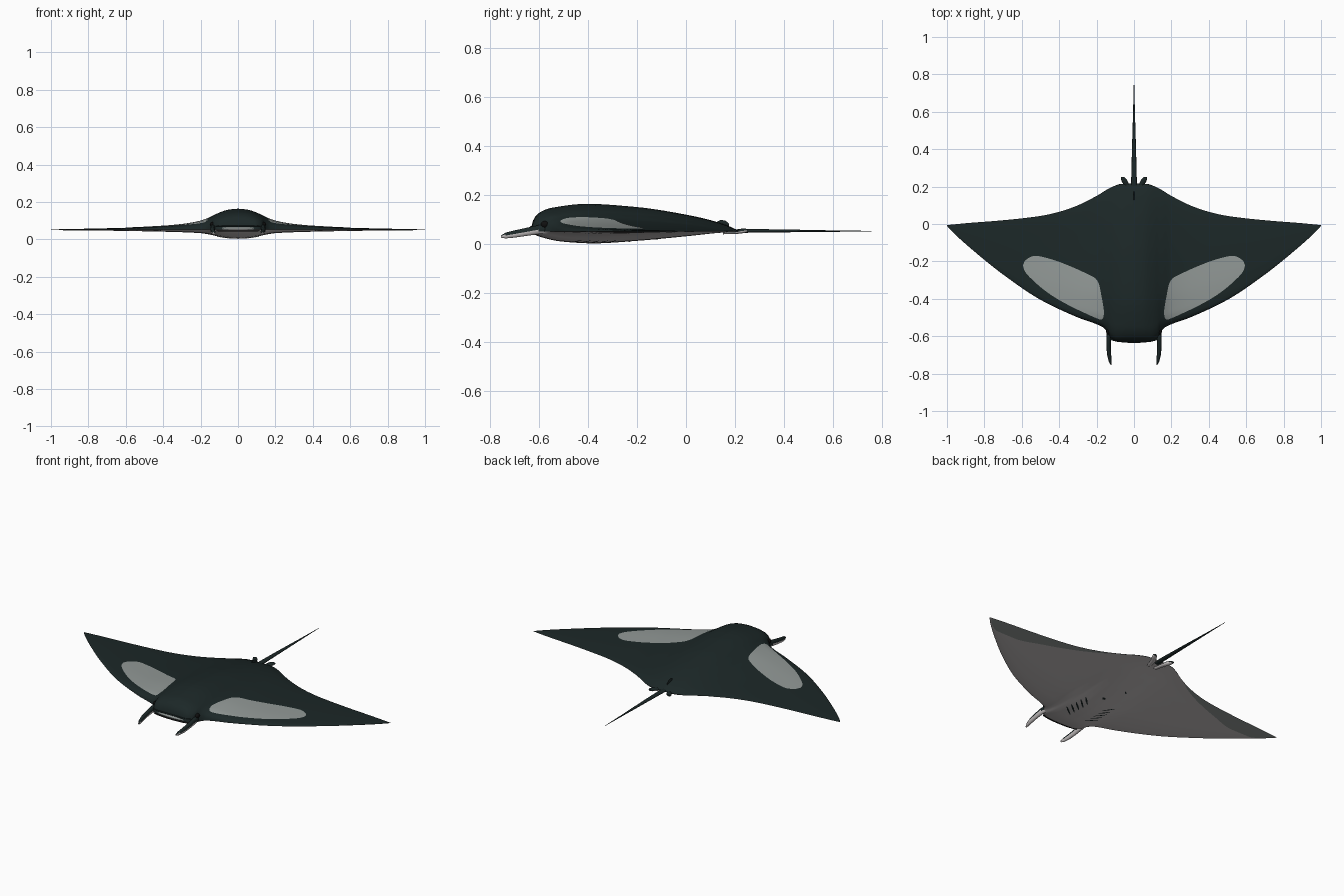
import bpy, math
from mathutils import Vector

if "Cube" in bpy.data.objects:
    bpy.data.objects.remove(bpy.data.objects["Cube"])

def material(name, rgb):
    m = bpy.data.materials.new(name)
    m.diffuse_color = (*rgb, 1)
    m.use_nodes = True
    m.node_tree.nodes["Principled BSDF"].inputs["Base Color"].default_value = m.diffuse_color
    return m

DARK = material("dark slate", (0.0115, 0.0205, 0.0205))
PATCH = material("mid grey", (0.29, 0.32, 0.31))
BELLY = material("belly grey", (0.56, 0.53, 0.53))
BLACK = material("black", (0.005, 0.005, 0.005))

def curve(*pts):
    """Smooth function through (x, value) points."""
    n = len(pts)
    sec = [(pts[i+1][1]-pts[i][1])/(pts[i+1][0]-pts[i][0]) for i in range(n-1)]
    tan = [sec[0]]
    for a, b in zip(sec, sec[1:]):
        tan.append(0 if a*b <= 0 else 2*a*b/(a+b))
    tan.append(sec[-1])
    def f(x):
        x = min(max(x, pts[0][0]), pts[-1][0])
        i = 0
        while i < n-2 and x > pts[i+1][0]:
            i += 1
        h = pts[i+1][0]-pts[i][0]
        s = (x-pts[i][0])/h
        return ((1+2*s)*(1-s)**2*pts[i][1] + s*(1-s)**2*h*tan[i]
                + s*s*(3-2*s)*pts[i+1][1] + s*s*(s-1)*h*tan[i+1])
    return f

# Planform edges, span thickness and chord thickness
lead = curve((0, -.632), (.09, -.63), (.125, -.612), (.145, -.575), (.17, -.55), (.3, -.5),
             (.5, -.405), (.7, -.27), (.85, -.15), (.95, -.062), (.99, -.022), (1, -.01))
trail = curve((0, .217), (.07, .214), (.12, .197), (.2, .15), (.3, .1), (.4, .065),
              (.5, .043), (.7, .02), (.9, .004), (1, -.006))
up_span = curve((0, .112), (.05, .107), (.1, .091), (.15, .067), (.2, .047), (.3, .029),
                (.4, .02), (.6, .01), (1, .001))
low_span = curve((0, .049), (.05, .046), (.1, .038), (.15, .027), (.2, .019), (.3, .014),
                 (.5, .009), (1, .001))
up_chord = curve((0, 0), (.008, .35), (.035, .65), (.095, .85), (.27, 1), (.5, .89),
                 (.75, .6), (.92, .28), (1, .02))
low_chord = curve((0, 0), (.008, .15), (.035, .4), (.15, .85), (.3, 1), (.5, .8),
                  (.75, .4), (.92, .1), (1, .02))
MID = .052

def height(x, y, top):
    x = abs(x)
    t = min(max((y-lead(x))/(trail(x)-lead(x)), 0), 1)
    return MID + up_span(x)*up_chord(t) if top else MID - low_span(x)*low_chord(t)

def make(name, verts, faces, mats, rule=None, angle=40):
    me = bpy.data.meshes.new(name)
    me.from_pydata(verts, [], faces)
    for m in mats:
        me.materials.append(m)
    ob = bpy.data.objects.new(name, me)
    bpy.context.collection.objects.link(ob)
    if rule:
        for p in me.polygons:
            p.material_index = rule(p)
    bpy.ops.object.select_all(action='DESELECT')
    ob.select_set(True)
    bpy.context.view_layer.objects.active = ob
    bpy.ops.object.mode_set(mode='EDIT')
    bpy.ops.mesh.select_all(action='SELECT')
    bpy.ops.mesh.remove_doubles(threshold=1e-5)
    bpy.ops.object.mode_set(mode='OBJECT')
    bpy.ops.object.shade_smooth_by_angle(angle=math.radians(angle))
    return ob

# Body and wings: closed rings around each chord, dark above and grey below
half = [i*.01 for i in range(12)] + [.115+.005*i for i in range(18)] \
     + [.22+.02*i for i in range(38)] + [.975, .99, 1]
span = [-x for x in reversed(half[1:])] + half
N = 48
ts = [(1-math.cos(math.pi*i/N))/2 for i in range(N+1)]
R = 2*N
verts, faces, lower = [], [], []
for x in span:
    a, c = lead(abs(x)), trail(abs(x))-lead(abs(x))
    for k in range(R):
        top = k <= N
        y = a + c*ts[k if top else R-k]
        z = MID if k in (0, N) else height(x, y, top)
        verts.append((x, y, z))
for i in range(len(span)-1):
    for k in range(R):
        k2 = (k+1) % R
        faces.append(((i+1)*R+k, (i+1)*R+k2, i*R+k2, i*R+k))
        lower.append(int(k >= N))
faces += [tuple(range(R)), tuple(range((len(span)-1)*R, len(span)*R))[::-1]]
lower += [0, 0]
make("body_and_wings", verts, faces, [DARK, BELLY], lambda p: lower[p.index], 70)

def plate(name, x0, x1, lo, hi, top, mat, side, nx=48, ny=14):
    """Thin marking that follows the body surface."""
    v, f = [], []
    off = .0014 if top else -.0014
    for i in range(nx+1):
        x = x0 + (x1-x0)*(1-math.cos(math.pi*i/nx))/2
        for j in range(ny+1):
            y = lo(x) + (hi(x)-lo(x))*j/ny
            v.append((side*x, y, height(x, y, top)+off))
    for i in range(nx):
        for j in range(ny):
            a = i*(ny+1)+j
            q = (a, a+ny+1, a+ny+2, a+1)
            f.append(q if (side > 0) == top else q[::-1])
    make(name, v, f, [mat])

patch_lo = curve((.16, -.47), (.164, -.5), (.175, -.512), (.2, -.504), (.25, -.482), (.35, -.434),
                 (.45, -.375), (.55, -.292), (.585, -.25), (.594, -.222))
patch_hi = curve((.16, -.47), (.164, -.44), (.175, -.38), (.187, -.32), (.205, -.292), (.25, -.267),
                 (.35, -.222), (.45, -.186), (.53, -.17), (.582, -.195), (.594, -.222))
band_lo = curve((.25, .12), (.3, .085), (.43, .018), (.6, -.045), (.76, -.09), (.88, -.09),
                (.95, -.05), (.985, -.015))

def loft(name, stations, mats, rule=None, seg=14):
    """Tube through (x, y, z, half_width, half_height) stations running along y."""
    v, f = [], []
    for x, y, z, w, h in stations:
        for k in range(seg):
            a = 2*math.pi*k/seg
            v.append((x+w*math.cos(a), y, z+h*math.sin(a)))
    for i in range(len(stations)-1):
        for k in range(seg):
            k2 = (k+1) % seg
            f.append((i*seg+k, (i+1)*seg+k, (i+1)*seg+k2, i*seg+k2))
    f += [tuple(range(seg)), tuple(range((len(stations)-1)*seg, len(stations)*seg))[::-1]]
    if stations[-1][1] < stations[0][1]:
        f = [q[::-1] for q in f]
    return make(name, v, f, mats, rule, 50)

def ball(name, loc, size, mat):
    bpy.ops.mesh.primitive_uv_sphere_add(segments=24, ring_count=10, radius=1, location=loc)
    ob = bpy.context.object
    ob.name, ob.scale = name, size
    ob.data.materials.append(mat)
    bpy.ops.object.shade_smooth()

def slit(name, a, b, width):
    """Dark mark lying on the belly from a to b."""
    a, b = Vector(a), Vector(b)
    n = Vector((a.y-b.y, b.x-a.x)).normalized()*width/2
    ring = []
    for t, s in ((0, .4), (.5, 1), (1, .4)):
        ring.append(a.lerp(b, t)+n*s)
    for t, s in ((1, .4), (.5, 1), (0, .4)):
        ring.append(a.lerp(b, t)-n*s)
    v = [(p.x, p.y, height(p.x, p.y, False)-.002) for p in ring]
    f = [(0, 1, 4, 5), (1, 2, 3, 4)]
    if b.x != a.x:
        make(name, v, f, [DARK])

for side, tag in ((-1, "left"), (1, "right")):
    plate("shoulder_patch_"+tag, .16, .594, patch_lo, patch_hi, True, PATCH, side)
    plate("wing_margin_"+tag, .25, .985, band_lo, lambda x: trail(x)-.001, False, PATCH, side)
    # Head fins: dark above, pale beneath
    loft("head_fin_"+tag, [(side*x, y, z, w, h) for x, y, z, w, h in (
        (.128, -.54, .062, .012, .018), (.135, -.60, .059, .013, .019),
        (.136, -.65, .050, .012, .017), (.133, -.70, .041, .011, .015),
        (.127, -.735, .035, .008, .012), (.122, -.753, .031, .003, .005))],
        [DARK, BELLY], lambda p: int(p.normal.z < (.15 if p.center.y < -.6 else -.2)))
    ball("eye_"+tag, (side*.137, -.575, .08), (.012, .016, .014), BLACK)
    # Rear fins beside the tail root
    loft("rear_fin_"+tag, [(side*x, y, z, w, h) for x, y, z, w, h in (
        (.022, .15, .046, .012, .006), (.035, .20, .048, .014, .007),
        (.048, .225, .053, .016, .010), (.056, .241, .055, .015, .009),
        (.060, .25, .055, .009, .005))],
        [DARK, BELLY], lambda p: int(p.normal.z < -.3))
    for g in range(5):
        y = -.462 + g*.036
        slit(f"gill_{tag}_{g+1}", (side*.052, y-.008), (side*(.113-.003*g), y+.036), .011)

slit("belly_spot_front", (.010, -.232), (.030, -.222), .018)
slit("belly_spot_rear", (-.05, -.125), (-.03, -.11), .009)

# Tail and small back fin
loft("tail", [(0, .19, .052, .016, .008), (0, .24, .054, .015, .008), (0, .4, .054, .011, .006),
              (0, .6, .053, .005, .003), (0, .755, .053, .001, .001)], [DARK])
loft("back_fin", [(0, .125, .088, .001, .003), (0, .14, .087, .004, .012),
                  (0, .16, .083, .004, .014), (0, .175, .076, .001, .008)], [DARK], seg=10)

# Mouth: grey lip between two dark edges
for name, y, z, w, d, h, mat in (("mouth_lip", -.616, .059, .115, .02, .011, PATCH),
                                 ("upper_lip", -.616, .071, .125, .019, .004, DARK),
                                 ("lower_lip", -.616, .045, .12, .019, .004, BLACK)):
    ball(name, (0, y, z), (w, d, h), mat)
